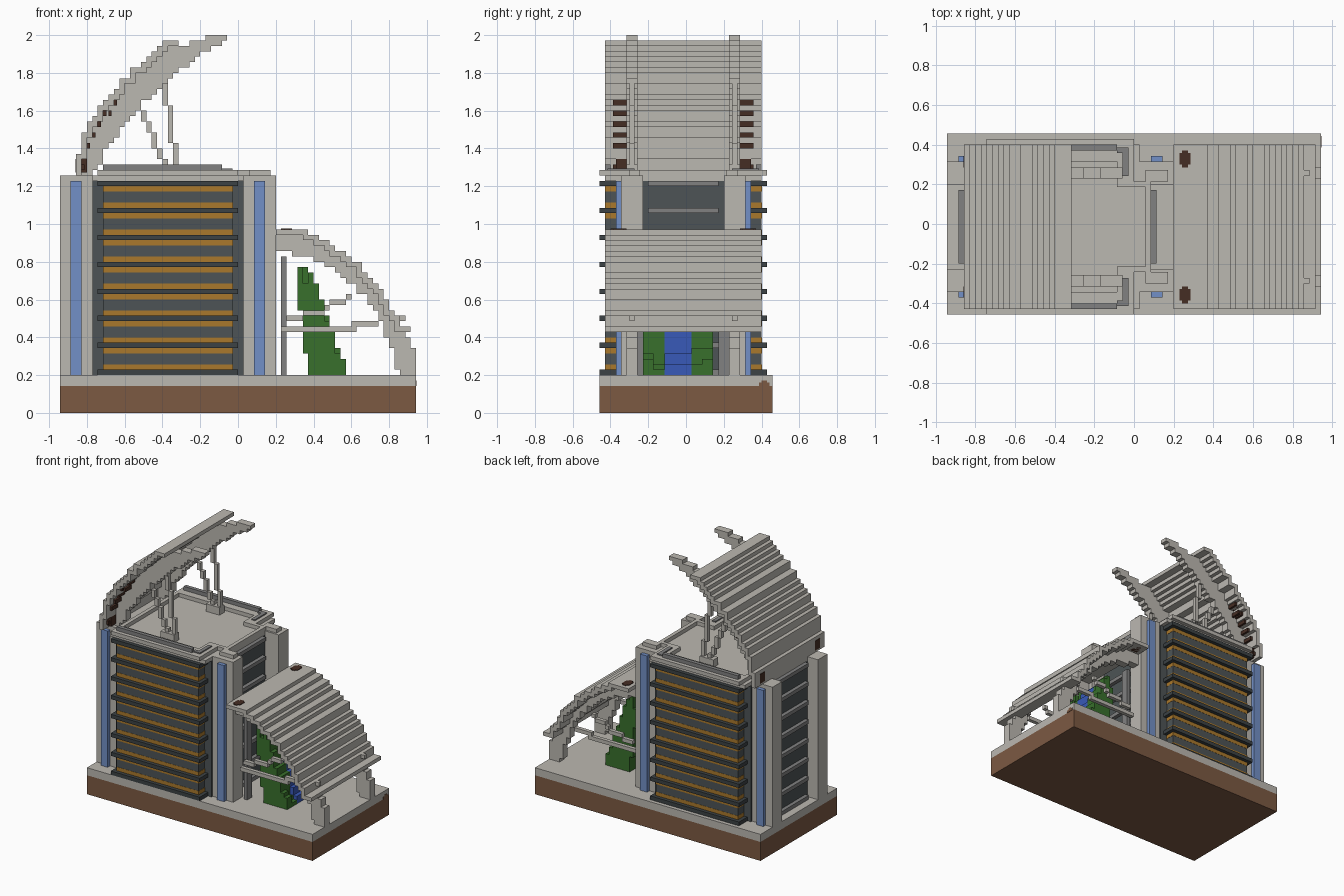
import bpy, bmesh, random

cube = bpy.data.objects.get("Cube")
if cube:
    bpy.data.objects.remove(cube)

V = 2 / 70      # block size
MID = -0.5      # symmetry plane in blocks
random.seed(4)


def material(name, rgb):
    m = bpy.data.materials.new(name)
    m.use_nodes = True
    m.diffuse_color = (*rgb, 1)
    m.node_tree.nodes["Principled BSDF"].inputs["Base Color"].default_value = (*rgb, 1)
    return m


stone = material("pale stone", (.5, .48, .44))
earth = material("earth brown", (.2, .1, .055))
glass = material("dark glass", (.075, .088, .093))
slate = material("slate ledge", (.045, .054, .058))
amber = material("amber", (.4, .19, .025))
sky = material("pale blue", (.17, .28, .57))
grey = material("mid grey", (.22, .22, .22))
water = material("deep blue", (.04, .1, .48))
leaf = material("leaf green", (.04, .16, .025))
rust = material("dark brown", (.06, .026, .017))


def part(name, mat, boxes, mirror=False):
    """Boxes are (x0, x1, y0, y1, z0, z1) in blocks; mirror copies across MID."""
    bm = bmesh.new()
    boxes = list(boxes)
    if mirror:
        boxes += [(a, b, -d, -c, e, f) for a, b, c, d, e, f in boxes]
    for x0, x1, y0, y1, z0, z1 in boxes:
        vs = bmesh.ops.create_cube(bm, size=1)["verts"]
        for v in vs:
            v.co.x = (x1 if v.co.x > 0 else x0) * V
            v.co.y = ((y1 if v.co.y > 0 else y0) + MID) * V
            v.co.z = (z1 if v.co.z > 0 else z0) * V
    me = bpy.data.meshes.new(name)
    bm.to_mesh(me)
    bm.free()
    me.materials.append(mat)
    ob = bpy.data.objects.new(name, me)
    bpy.context.collection.objects.link(ob)


def height(profile, x):
    """Stepped height of a polyline at x."""
    if x <= profile[0][0]:
        return profile[0][1]
    for (xa, za), (xb, zb) in zip(profile, profile[1:]):
        if x <= xb:
            return round(za + (zb - za) * (x - xa) / (xb - xa))
    return profile[-1][1]


def shell(top, half, low):
    """One-block-thick stepped skin that hangs down to its lower neighbour."""
    first, last = top[0][0], top[-1][0]
    h = {x: height(top, x + .5) for x in range(first, last)}
    for x in h:
        z0 = min(h[x], h.get(x - 1, h[x]), h.get(x + 1, h[x])) - 1
        if (x == first and top[0][1] < top[-1][1]) or (x == last - 1 and top[0][1] > top[-1][1]):
            z0 = low
        yield (x, x + 1, -half, half, z0, h[x])


def rib(top, bottom, y0, y1):
    for x in range(bottom[0][0], bottom[-1][0]):
        z0, z1 = height(bottom, x + .5), height(top, x + .5)
        yield (x, x + 1, y0, y1, z0, max(z1, z0 + 1))


def strut(points, y0, y1):
    """Stepped bar following a polyline in x and z."""
    for (xa, za), (xb, zb) in zip(points, points[1:]):
        n = max(abs(xb - xa), abs(zb - za))
        for i in range(n + 1):
            x = round(xa + (xb - xa) * i / n)
            z = round(za + (zb - za) * i / n)
            yield (x, x + 1, y0, y1, z, z + 1)


# Ground
part("earth_base", earth, [(-33, 33, -15.5, 16.5, 0, 5)])
part("ground_slab", stone, [(-33, 33, -15.5, 16.5, 5, 7)])
part("earth_chip", earth, [(32.9, 33.1, 14, 16, 5, 5.6), (32.9, 33.1, 14.5, 15.5, 5.6, 6)])

# Tower body and floors
floors = range(7, 43, 5)
part("tower_core", glass, [(-27, 1, -12, 12, 7, 43), (-30, 3, -7.5, 7.5, 7, 43)])
part("window_bands", glass, [(-25, -1, 11, 14.5, 7, 43)], True)
part("floor_ledges", slate, [(-26, 0, 11, 15.5, z, z + 1) for z in floors], True)
part("amber_strips", amber,
     [(-25.05, -.95, 11, 14.55, z + d, z + d + 1) for z in floors[:-1] for d in (1, 4)], True)
part("end_wall_ledges", grey,
     [(a, a + 1, -6.5, 6.5, z, z + 1) for z in floors for a in (-31, 3)])
part("corner_columns", stone,
     [(-33, -27, 7.5, 11.5, 7, 44), (1, 7, 7.5, 11.5, 7, 44)], True)
part("column_strips", sky, [(x, x + 2, 11.5, 12.5, 7, 43) for x in (-31, 3)], True)

# Roof
part("roof_slab", stone, [(-27, 1, -14.5, 14.5, 43, 44), (-30, 3, -7.5, 7.5, 43, 44)])
part("roof_parapet", stone,
     [(-26, 0, 11.5, 15.5, 44, 45), (-3, 0, 8, 11.5, 44, 45),
      (-3, 3, 7, 8, 44, 45), (2, 3, 0, 7, 44, 45), (2, 6, 8, 10, 44, 45),
      (-26, -25, 0, 11.5, 44, 45)], True)
part("roof_rails", grey,
     [(-25, -3, 13.5, 14.5, 45, 46), (-3, -1, 13, 14, 45, 45.3),
      (-2, -1, 9, 13, 45, 45.3)], True)

# Tall canopy
top = [(-30, 47), (-28, 53), (-26, 56), (-22, 61), (-18, 65), (-13, 69), (-11, 69)]
part("tall_canopy", stone, shell(top, 14.5, 44))
rib_top = [(x, z - 1) for x, z in top] + [(-7, 69), (-5, 70), (-2, 70)]
rib_low = [(-29, 44), (-26, 45), (-25, 48), (-22, 52), (-19, 56), (-16, 59),
           (-10, 64), (-6, 67), (-2, 69)]
part("tall_canopy_ribs", stone, rib(rib_top, rib_low, 8.5, 10.5), True)
part("tall_canopy_struts", stone,
     [*strut([(-20, 57), (-17, 53), (-14, 45)], 9, 10),
      *strut([(-14, 61), (-13, 53), (-12, 45)], 9, 10), (-15, -11, 8.5, 10.5, 44, 46)], True)
# Dark brackets tucked under the skin
brackets = []
for x in range(-29, -22):
    h = height(top, x - .5)
    brackets += [(x, x + .6, 10.5, 13, z, z + 1) for z in range(h - 3, h) if z % 2]
part("canopy_brackets", rust, brackets + [(-30.1, -28, 10.5, 12.5, 44.5, 47)], True)

# Low canopy
top = [(7, 34), (12, 34), (16, 32), (21, 29), (24, 26), (27, 22), (29, 18), (32, 15)]
part("low_canopy", stone, shell(top, 14.5, 15))
rib_top = [(x, z - 1) for x, z in top[:-1]] + [(31, 15), (32, 12), (33, 11)]
rib_low = [(7, 30), (13, 29), (17, 27), (21, 24), (24, 21), (26, 18), (28, 13),
           (30, 7), (33, 7)]
part("low_canopy_ribs", stone, rib(rib_top, rib_low, 8.5, 10.5), True)
part("low_canopy_struts", stone,
     [*strut([(8, 15), (21, 15)], 9, 10), *strut([(21, 16), (30, 17)], 9, 10),
      *strut([(9, 17), (14, 18), (20, 21)], 9, 10)], True)
part("canopy_posts", grey, [(8, 9, 6.5, 8.5, 7, 29)], True)
part("canopy_studs", rust, [(8, 10, 11, 13, 33, 34.15), (8.5, 9.5, 10.5, 13.5, 33, 34.15)], True)

# Planted slope with a stream down the middle
slope = [(11, 26), (12, 28), (14, 25), (16, 20), (18, 14), (20, 8)]
under = {11: 19, 12: 11}
plants, stream = [], []
for x in range(11, 20):
    z0, z1 = under.get(x, 7), height(slope, x + .5)
    stream.append((x, x + 1, -3.5, 1.5, z0, max(z1 - 1, z0 + 1)))
    for y in (-7.5, -5.5, 1.5, 3.5):
        drop = random.choice((0, 0, 1, 3))
        plants.append((x, x + 1, y, y + 2, z0, max(z1 - drop, z0 + 1)))
part("planted_slope", leaf, plants)
part("stream", water, stream)
